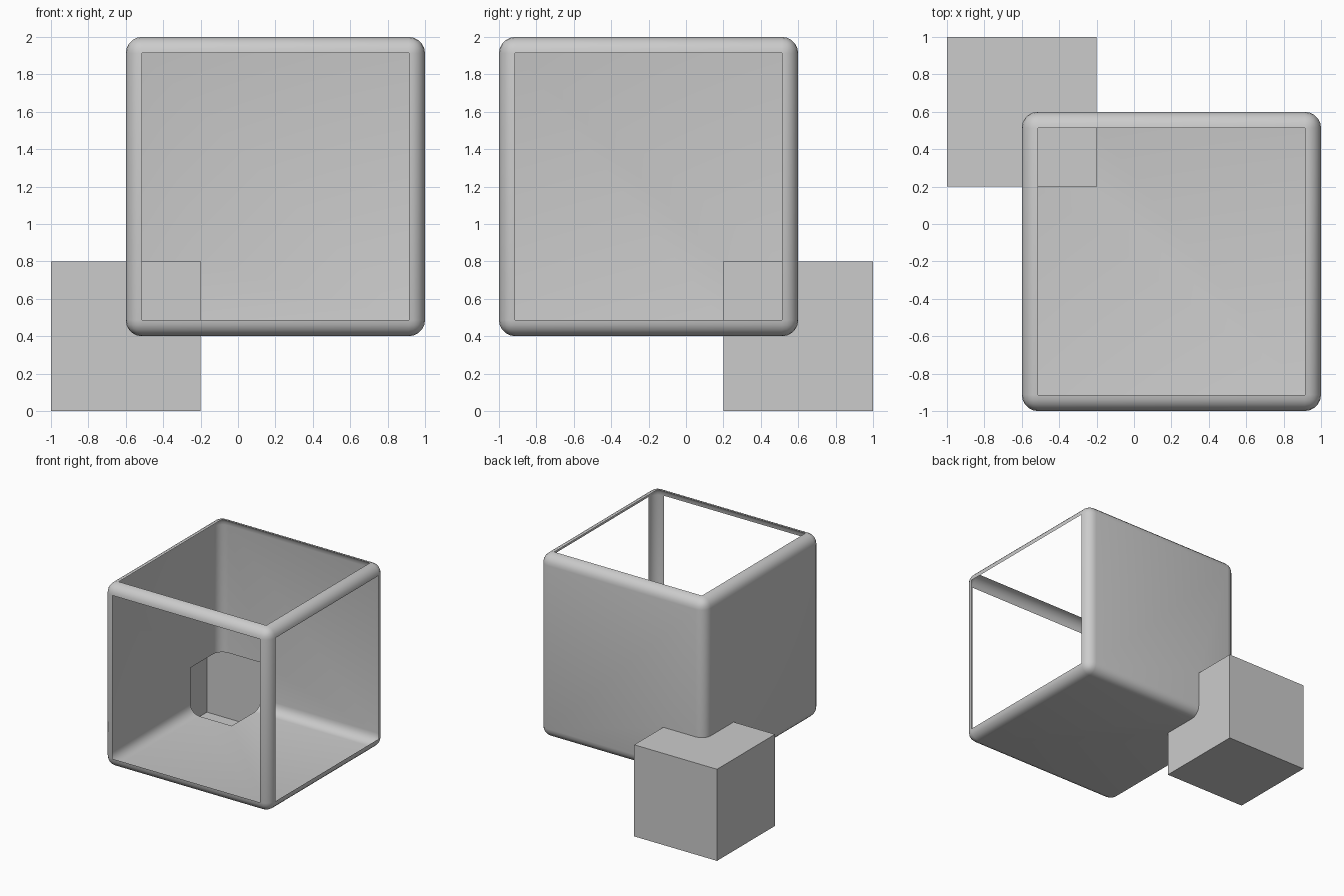
import bpy, bmesh
from mathutils import Matrix

if "Cube" in bpy.data.objects:
    bpy.data.objects.remove(bpy.data.objects["Cube"])


def make_box(name, centre, size, bevel=0.0):
    bm = bmesh.new()
    bmesh.ops.create_cube(bm, size=size, matrix=Matrix.Translation(centre))
    if bevel:
        bmesh.ops.bevel(bm, geom=bm.edges[:], offset=bevel, segments=5,
                        profile=0.5, affect='EDGES')
    mesh = bpy.data.meshes.new(name)
    bm.to_mesh(mesh)
    bm.free()
    obj = bpy.data.objects.new(name, mesh)
    bpy.context.collection.objects.link(obj)
    return obj


# Large rounded cube, with a small sharp cube fused to its lower back-left corner
shell = make_box("open_cube_shell", (0.2, -0.2, 1.2), 1.6, 0.087)
corner = make_box("corner_cube", (-0.6, 0.6, 0.4), 0.8)
corner.hide_render = True

mod = shell.modifiers.new("join_corner", 'BOOLEAN')
mod.operation = 'UNION'
mod.solver = 'EXACT'
mod.object = corner
bpy.context.view_layer.objects.active = shell
shell.select_set(True)
bpy.ops.object.modifier_apply(modifier=mod.name)
bpy.data.objects.remove(corner)

# Open the flat front, right and top panels, leaving only the rounded rims
bm = bmesh.new()
bm.from_mesh(shell.data)
planes = ((0, 1.0), (1, -1.0), (2, 2.0))
panels = [f for f in bm.faces
          if any(all(abs(v.co[axis] - pos) < 1e-3 for v in f.verts)
                 for axis, pos in planes)
          and f.calc_area() > 0.9]
bmesh.ops.delete(bm, geom=panels, context='FACES')
bm.to_mesh(shell.data)
bm.free()

# Smooth rims, crisp edges on the small cube
bpy.ops.object.shade_smooth_by_angle(angle=0.6)
